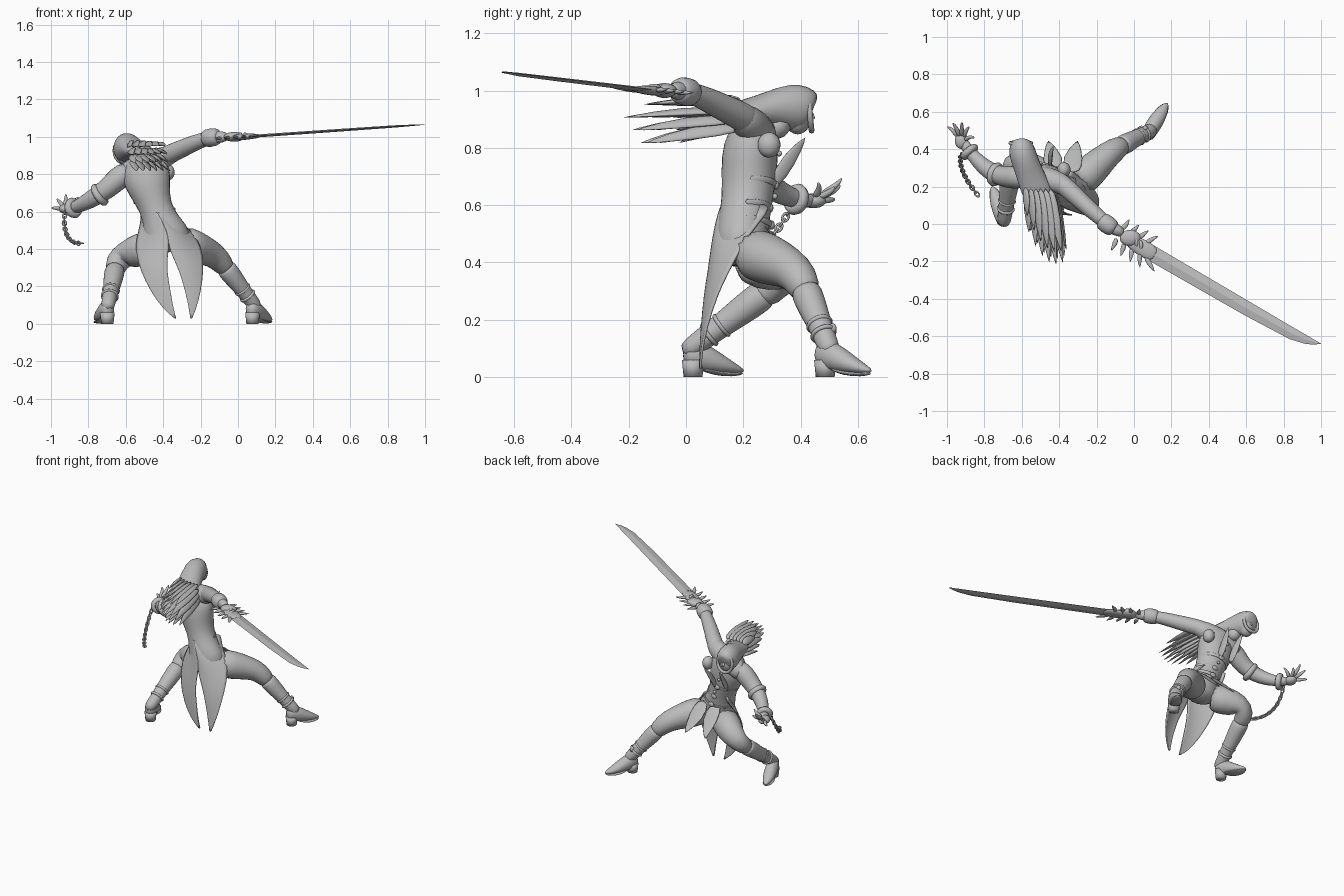
import bpy
import bmesh
from math import sin, cos, pi
from mathutils import Vector, Matrix

old = bpy.data.objects.get("Cube")
if old:
    bpy.data.objects.remove(old, do_unlink=True)

grey = bpy.data.materials.new("matte_grey")
grey.use_nodes = True
grey.diffuse_color = (.5, .5, .5, 1)
grey.node_tree.nodes["Principled BSDF"].inputs["Base Color"].default_value = grey.diffuse_color
UP, FORWARD = Vector((0, 0, 1)), Vector((0, 1, 0))


def finish(name, bm, smooth=True, subdivide=0):
    """Turn a bmesh into a named, coloured object."""
    bmesh.ops.recalc_face_normals(bm, faces=bm.faces)
    for face in bm.faces:
        face.smooth = smooth
    mesh = bpy.data.meshes.new(name)
    bm.to_mesh(mesh)
    bm.free()
    mesh.materials.append(grey)
    obj = bpy.data.objects.new(name, mesh)
    bpy.context.collection.objects.link(obj)
    if subdivide:
        modifier = obj.modifiers.new("rounding", "SUBSURF")
        modifier.levels = modifier.render_levels = subdivide
    return obj


def tube(name, points, radii, sides=12, ref=UP, subdivide=1):
    """Loft elliptical rings along a path; a radius is a number or (across, thick)."""
    points = [Vector(p) for p in points]
    last = len(points) - 1
    bm, rings, across = bmesh.new(), [], None
    for i, (p, r) in enumerate(zip(points, radii)):
        tangent = (points[min(i + 1, last)] - points[max(i - 1, 0)]).normalized()
        if across is None:
            across = ref.cross(tangent)
        across = (across - tangent * across.dot(tangent)).normalized()
        thick = tangent.cross(across)
        a, b = r if isinstance(r, tuple) else (r, r)
        turns = [2 * pi * k / sides for k in range(sides)]
        rings.append([bm.verts.new(p + across * a * cos(t) + thick * b * sin(t)) for t in turns])
    for lower, upper in zip(rings, rings[1:]):
        for k in range(sides):
            n = (k + 1) % sides
            bm.faces.new((lower[k], lower[n], upper[n], upper[k]))
    bm.faces.new(rings[0])
    bm.faces.new(rings[-1])
    return finish(name, bm, sides > 4, subdivide)


def spike(name, start, middle, end, width, thick, ref=UP):
    """A thin pointed blade-like lock, flap or thorn."""
    sizes = [(width * f, thick * f) for f in (.6, 1, .05)]
    return tube(name, (start, middle, end), sizes, sides=8, ref=ref)


def ball(name, centre, size):
    bm = bmesh.new()
    bmesh.ops.create_uvsphere(bm, u_segments=20, v_segments=12, radius=1)
    bmesh.ops.transform(bm, matrix=Matrix.Translation(centre) @ Matrix.Diagonal((*size, 1)), verts=bm.verts)
    return finish(name, bm)


def ring(name, centre, axis, radius, thick, stretch=1, spin=0):
    turn = Vector(axis).to_track_quat("Z", "Y").to_euler()
    bpy.ops.mesh.primitive_torus_add(location=centre, rotation=turn, major_radius=radius,
                                     minor_radius=thick, major_segments=20, minor_segments=8)
    obj = bpy.context.object
    obj.name = name
    obj.matrix_world = obj.matrix_world @ Matrix.Rotation(spin, 4, "Z") @ Matrix.Diagonal((stretch, 1, 1, 1))
    obj.data.materials.append(grey)
    for face in obj.data.polygons:
        face.use_smooth = True


# Coat body, leaning toward the bent leg
tube("coat_body",
     [(-.37, .2, .38), (-.375, .195, .46), (-.41, .2, .54), (-.44, .215, .62),
      (-.475, .22, .72), (-.49, .225, .8), (-.515, .24, .86), (-.54, .28, .9)],
     [(.1, .08), (.14, .1), (.1, .09), (.085, .09), (.115, .1), (.14, .1), (.1, .085), .05],
     sides=16, ref=FORWARD)
tube("shoulders", [(-.64, .27, .78), (-.58, .26, .81), (-.48, .24, .86), (-.39, .22, .89), (-.33, .18, .92)],
     [.05, .066, .075, .06, .045])

# Belts across the front only, with buckles
for x, y, z, size in ((-.405, .2, .53, .1), (-.425, .205, .59, .09), (-.46, .22, .67, .096)):
    arc = [(x + size * cos(pi * k / 8), y + size * sin(pi * k / 8), z + size * cos(pi * k / 8) / 4) for k in range(9)]
    tube("front_belt", arc, [(.005, .012)] * 9, sides=8)
    ball("buckle", (x, y + size, z), (.022, .01, .016))
for i in range(4):
    ball("coat_button", (-.5 + .02 * i, .325 - .005 * i, .78 - .05 * i), (.01, .01, .01))


# Back of the coat, splitting into two pointed tails
def tail(name, rows):
    bm, grid, columns = bmesh.new(), [], 7
    for z, inner, outer, y in rows:
        line = []
        for k in range(columns):
            t = k / (columns - 1)
            line.append(bm.verts.new((inner + (outer - inner) * t, y + z * z * t * t / 2, z)))
        grid.append(line)
    for upper, lower in zip(grid, grid[1:]):
        for k in range(columns - 1):
            bm.faces.new((upper[k], upper[k + 1], lower[k + 1], lower[k]))
    obj = finish(name, bm, True, 1)
    solid = obj.modifiers.new("cloth", "SOLIDIFY")
    solid.thickness, solid.offset = .008, 0


tail("right_coat_tail", [(.6, -.432, -.517, .124), (.54, -.4, -.517, .106), (.48, -.373, -.535, .095),
                         (.42, -.37, -.545, .086), (.37, -.375, -.54, .08), (.29, -.382, -.523, .066),
                         (.17, -.36, -.465, .055), (.08, -.345, -.4, .05), (.03, -.33, -.34, .05)])
tail("left_coat_tail", [(.6, -.436, -.345, .124), (.54, -.404, -.305, .106), (.48, -.377, -.235, .095),
                        (.42, -.37, -.205, .086), (.37, -.355, -.19, .08), (.29, -.315, -.185, .066),
                        (.17, -.28, -.2, .055), (.08, -.262, -.225, .05), (.03, -.255, -.245, .05)])

# Front skirt flaps and raised lapels
for x, tip in ((-.33, -.3), (-.43, -.46)):
    spike("front_flap", (x, .27, .53), (x, .35, .45), (tip, .45, .35), .07, .008)
for x, tip in ((-.45, -.43), (-.54, -.55)):
    spike("lapel", (x, .3, .66), (x, .36, .76), (tip, .42, .84), .035, .012, Vector((1, .4, 0)))

# Head inside a hood, with a mantle sweeping back
ball("face", (-.6, .39, .915), (.052, .05, .068))
spike("nose", (-.6, .42, .93), (-.6, .44, .915), (-.6, .45, .9), .012, .012)
tube("neck", [(-.54, .28, .85), (-.58, .36, .9)], [.05, .045])
tube("hood", [(-.605, .44, .925), (-.605, .43, .93), (-.6, .39, .942), (-.58, .33, .94), (-.55, .25, .93),
              (-.515, .16, .92), (-.49, .1, .91)],
     [(.042, .058), (.062, .076), (.076, .088), (.074, .078), (.078, .052), (.085, .038), (.06, .018)])
ring("hood_rim", (-.605, .432, .925), (0, 1, .1), .056, .01, 1.15, pi / 2)

# Broad pointed locks blown back, fanned in four layers
count = 24
for i in range(count):
    f, layer = i / (count - 1), i % 4
    reach = .03 + .2 * (1 - ((f - .75) / .75) ** 2) - (.07, 0, .03, .06)[layer]
    root = Vector((-.58 + .15 * f, .2, .96 - .03 * layer))
    tip = Vector((-.57 + .21 * f, -reach, .95 - .045 * layer))
    tilt = UP + Vector((1.4 * (f - .5) + .4 * (layer - 1.5), 0, 0))
    spike("hair_lock", root, root.lerp(tip, .5) + UP * .012, tip, .036, .015, tilt)

# Sword arm
ball("left_shoulder_pad", (-.375, .29, .81), (.036, .04, .044))
tube("left_arm", [(-.42, .24, .88), (-.36, .195, .91), (-.26, .1, .955), (-.19, .04, .985), (-.12, -.02, 1), (-.05, -.055, 1)],
     [.056, .053, .047, .041, .036, .028])
tube("left_cuff", [(-.18, .025, .99), (-.17, .018, .992), (-.12, -.02, 1), (-.1, -.035, 1)], [.038, .052, .052, .036])
ball("left_hand", (-.02, -.075, 1), (.056, .044, .026))
for i in range(4):
    start = Vector((-.04 + .025 * i, -.04 - .015 * i, 1.01))
    spike("left_finger", start, start + Vector((.005, -.035, .008)), start + Vector((0, -.07, -.012)), .014, .014)

# Sword with a diamond section, a straight back and a curved tip
base = Vector((.112, -.118, 1.004))
along = Vector((.862, -.507, .06))
side = Vector((.507, .862, 0))
tube("sword_blade", [base + along * s - side * w for s, w in
                     ((-.05, .042), (.6, .038), (.87, .032), (.95, .022), (.99, .013), (1.03, 0))],
     [(w, t) for w, t in ((.042, .008), (.038, .007), (.032, .006), (.023, .004), (.014, .003), (.001, .001))],
     sides=4, subdivide=0)
tube("sword_grip", [base - side * .04 - along * .22, base - side * .04], [.016, .018])
tube("sword_guard", [base - side * .042 + along * s for s in (-.15, -.1, 0, .03)],
     [(.025, .015), (.05, .02), (.05, .016), (.03, .008)], sides=8)
for i, s in enumerate((-.2, -.15, -.1, -.05)):
    for sign in (1, -1):
        root = base + along * s - side * (.042 - .025 * sign)
        spike("guard_thorn", root, root + along * .01 + side * .03 * sign,
              root + along * (.01 + .01 * i) + side * .075 * sign, .018, .012)
root = base - along * .02 - side * .07
spike("long_guard_thorn", root, root + along * .04 - side * .025, root + along * .09 - side * .05, .018, .01)

# Free arm, open hand and broken chain
tube("right_arm", [(-.57, .25, .83), (-.64, .25, .78), (-.7, .25, .72), (-.77, .28, .675), (-.83, .33, .64),
                   (-.89, .4, .615), (-.925, .455, .615)],
     [.06, .066, .056, .05, .042, .03, (.03, .018)])
ring("right_sleeve_cuff", (-.74, .265, .69), (-.6, .2, -.4), .046, .02)
ring("right_wrist_cuff", (-.88, .385, .62), (-.6, .7, -.2), .036, .02)
palm = Vector((-.922, .445, .615))
ball("right_palm", palm, (.036, .044, .026))
tips = ((-1, .52, .62), (-.97, .54, .67), (-.92, .545, .695), (-.88, .52, .665), (-.85, .46, .68))
for tip in map(Vector, tips):
    tube("right_finger", [palm.lerp(tip, .2), palm.lerp(tip, .65) + FORWARD * .015, tip], [.015, .012, .004], sides=8)
links = 16
start, bend, end = Vector((-.925, .37, .6)), Vector((-.945, .29, .43)), Vector((-.84, .16, .43))
for i in range(links):
    f = i / (links - 1)
    centre = start * (1 - f) ** 2 + bend * 2 * f * (1 - f) + end * f * f
    path = ((bend - start) * (1 - f) + (end - bend) * f).normalized()
    flat = path.cross(Vector((1, 0, 0))).normalized()
    normal = flat if i % 2 else path.cross(flat)
    local = normal.to_track_quat("Z", "Y").inverted() @ path
    ring("chain_link", centre, normal, .0105, .004, 1.4, -Vector((1, 0)).angle_signed(local.xy, 0))


# Legs with boots
def leg(side_name, hip, knee, ankle, heel, toe):
    hip, knee, ankle, heel, toe = map(Vector, (hip, knee, ankle, heel, toe))
    tube(side_name + "_trousers",
         [hip, hip.lerp(knee, .4), hip.lerp(knee, .8), knee.lerp(ankle, .08), knee.lerp(ankle, .4)],
         [.096, .094, .076, .066, .05], sides=14)
    tube(side_name + "_boot_shaft", [knee.lerp(ankle, f) for f in (.27, .3, .55, .8, 1, 1.2)],
         [.048, .057, .052, .042, .04, .036], sides=14)
    for f in (.76, .9):
        ring(side_name + "_ankle_strap", knee.lerp(ankle, f), ankle - knee, .04, .008)
    ball(side_name + "_strap_buckle", knee.lerp(ankle, .82) + (toe - heel) * .2, (.014, .014, .018))
    # foot, sole and heel block
    foot = [heel.lerp(toe, f) + UP * z for f, z in ((.02, .08), (.2, .082), (.45, .058), (.75, .034), (1, .02))]
    tube(side_name + "_foot", foot, [(.028, .035), (.043, .056), (.044, .046), (.038, .025), (.008, .006)])
    tube(side_name + "_sole", [heel.lerp(toe, f) + UP * z for f, z in ((.3, .03), (.55, .012), (.8, .008), (.98, .014))],
         [(.03, .008), (.038, .008), (.036, .008), (.01, .006)])
    middle = heel.lerp(toe, .18)
    tube(side_name + "_heel", [middle, middle + UP * .06], [.033, .039], ref=FORWARD, subdivide=0)


leg("right", (-.44, .22, .42), (-.645, .36, .355), (-.69, .05, .125), (-.685, -.015, 0), (-.76, .205, 0))
leg("left", (-.31, .21, .44), (-.12, .39, .37), (.07, .49, .125), (.055, .45, 0), (.18, .65, 0))
